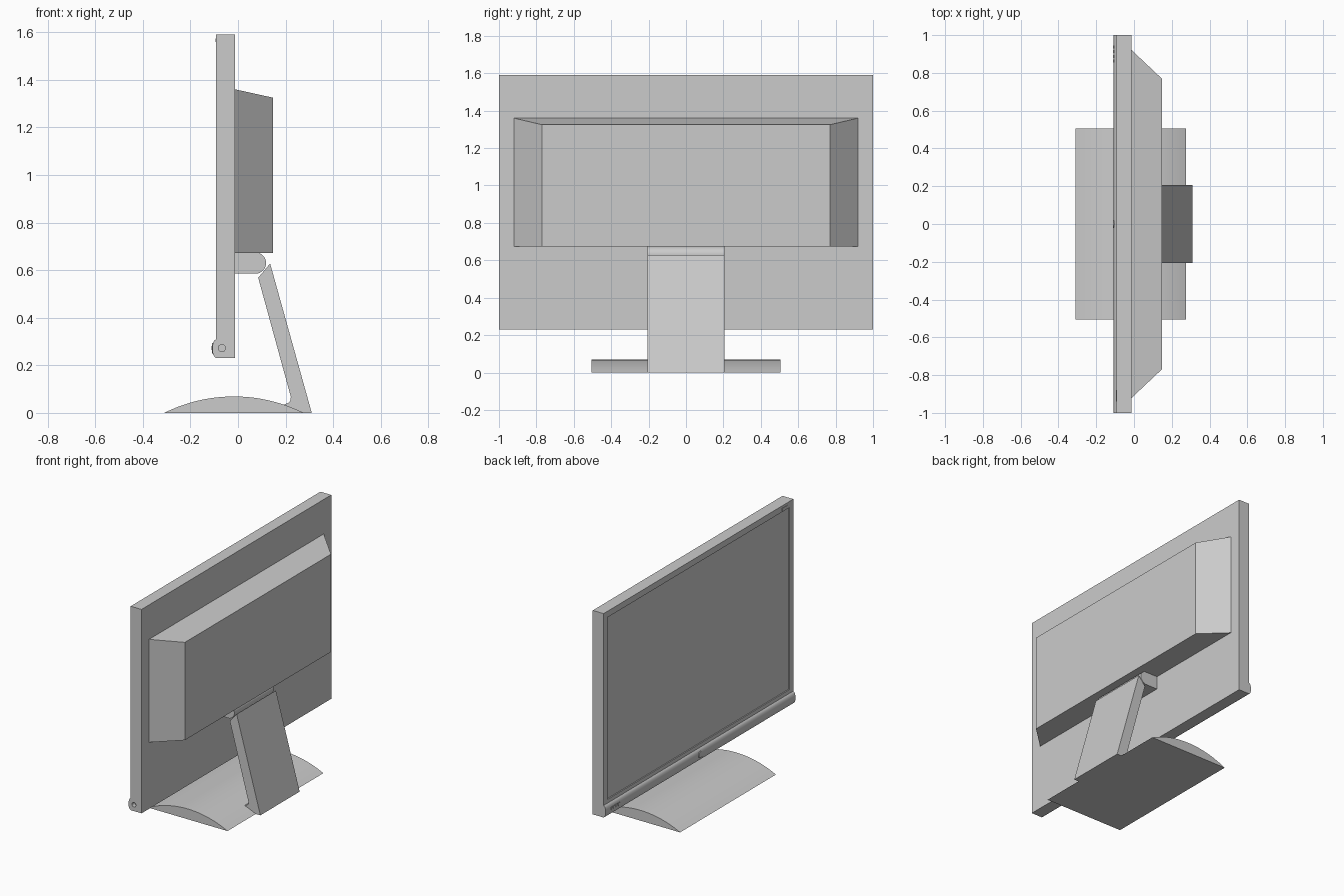
import bpy, bmesh, math
from mathutils import Matrix

cube = bpy.data.objects.get("Cube")
if cube:
    bpy.data.objects.remove(cube, do_unlink=True)

grey = bpy.data.materials.new("grey_plastic")
COLOUR = (0.6, 0.6, 0.6, 1)
grey.diffuse_color = COLOUR
grey.use_nodes = True
grey.node_tree.nodes["Principled BSDF"].inputs["Base Color"].default_value = COLOUR


def finish(name, bm, smooth=False):
    bmesh.ops.recalc_face_normals(bm, faces=bm.faces)
    mesh = bpy.data.meshes.new(name)
    bm.to_mesh(mesh)
    bm.free()
    mesh.materials.append(grey)
    obj = bpy.data.objects.new(name, mesh)
    bpy.context.collection.objects.link(obj)
    bpy.ops.object.select_all(action='DESELECT')
    obj.select_set(True)
    bpy.context.view_layer.objects.active = obj
    if smooth:
        bpy.ops.object.shade_smooth_by_angle(angle=math.radians(35))
    return obj


def extrude_profile(name, points, half_width, smooth=False):
    """Extrude an (x, z) outline along y, symmetric about y = 0."""
    bm = bmesh.new()
    face = bm.faces.new([bm.verts.new((x, -half_width, z)) for x, z in points])
    side = bmesh.ops.extrude_face_region(bm, geom=[face])["geom"]
    bmesh.ops.translate(bm, vec=(0, 2 * half_width, 0),
                        verts=[g for g in side if isinstance(g, bmesh.types.BMVert)])
    return finish(name, bm, smooth)


def arc(cx, cz, r, a0, a1, steps):
    return [(cx + r * math.cos(math.radians(a0 + (a1 - a0) * i / steps)),
             cz + r * math.sin(math.radians(a0 + (a1 - a0) * i / steps)))
            for i in range(steps + 1)]


def cylinder(name, centre, radius, depth, axis, segments=24):
    bm = bmesh.new()
    bmesh.ops.create_cone(bm, cap_ends=True, segments=segments, radius1=radius,
                          radius2=radius, depth=depth)
    bm.transform(Matrix.Translation(centre) @ Matrix.Rotation(math.pi / 2, 4, axis))
    return finish(name, bm, True)


def box(name, lo, hi):
    bm = bmesh.new()
    bmesh.ops.create_cube(bm, size=1)
    for v in bm.verts:
        v.co = [lo[i] if v.co[i] < 0 else hi[i] for i in range(3)]
    return finish(name, bm)


# Display panel with a shallow recessed screen on the -x side
FRONT, BACK = -0.092, -0.012
bm = bmesh.new()
bmesh.ops.create_cube(bm, size=1)
for v in bm.verts:
    v.co = (FRONT if v.co.x < 0 else BACK, math.copysign(1, v.co.y),
            0.23 if v.co.z < 0 else 1.59)
bm.normal_update()
screen = next(f for f in bm.faces if f.normal.x < -0.9)
bmesh.ops.inset_region(bm, faces=[screen], thickness=0.058)
for v in screen.verts:
    if v.co.z < 0.5:
        v.co.z = 0.335
bm.normal_update()
bmesh.ops.inset_region(bm, faces=[screen], thickness=0.0005, depth=-0.007)
panel = finish("display_panel", bm)

# Round socket in the -y end of the panel
cutter = cylinder("socket_cutter", (-0.068, -1, 0.272), 0.015, 0.06, 'X')
cutter.hide_render = True
cut = panel.modifiers.new("socket", 'BOOLEAN')
cut.operation = 'DIFFERENCE'
cut.object = cutter
bpy.context.view_layer.objects.active = panel
bpy.ops.object.modifier_apply(modifier=cut.name)
bpy.data.objects.remove(cutter, do_unlink=True)

# Rounded control bar along the lower front edge
extrude_profile("control_bar", [(FRONT, 0.31), (-0.099, 0.305), (-0.104, 0.296),
                                (-0.107, 0.284), (-0.108, 0.27), (-0.107, 0.256),
                                (-0.104, 0.244), (-0.099, 0.235), (FRONT, 0.23)], 1, True)
cylinder("power_button", (-0.106, 0, 0.272), 0.022, 0.008, 'Y')
for i in range(4):
    y = 0.855 + 0.025 * i
    box(f"menu_button_{i + 1}", (-0.111, y, 0.264), (-0.1, y + 0.016, 0.282))

# Small sensor plate in the upper front corner
box("sensor_plate", (-0.095, -0.94, 1.558), (-0.09, -0.88, 1.574))

# Tapered housing on the back of the panel
bm = bmesh.new()
rings = [[bm.verts.new((x, y, z)) for y, z in ((-w, 0.673), (w, 0.673), (w, top), (-w, top))]
         for x, w, top in ((BACK, 0.92, 1.36), (0.147, 0.77, 1.325))]
for ring in rings:
    bm.faces.new(ring)
for i in range(4):
    j = (i + 1) % 4
    bm.faces.new((rings[0][i], rings[0][j], rings[1][j], rings[1][i]))
finish("rear_housing", bm)

# Hinge block with a rounded end
extrude_profile("hinge", [(BACK, 0.585)] + arc(0.073, 0.63, 0.045, -90, 90, 16)
                + [(BACK, 0.675)], 0.207, True)

# Leaning stand arm with a filleted foot
extrude_profile("stand_arm", [(0.135, 0.628), (0.085, 0.568), (0.222, 0.068),
                              (0.221, 0.053), (0.212, 0.042), (0.195, 0.036),
                              (0.195, 0.0), (0.31, 0.0)], 0.207)

# Domed base with a flat underside
RISE, HALF = 0.069, 0.293
radius = (HALF ** 2 + RISE ** 2) / (2 * RISE)
spread = math.degrees(math.asin(HALF / radius))
extrude_profile("base", arc(-0.017, RISE - radius, radius, 90 - spread, 90 + spread, 28),
                0.505, True)
